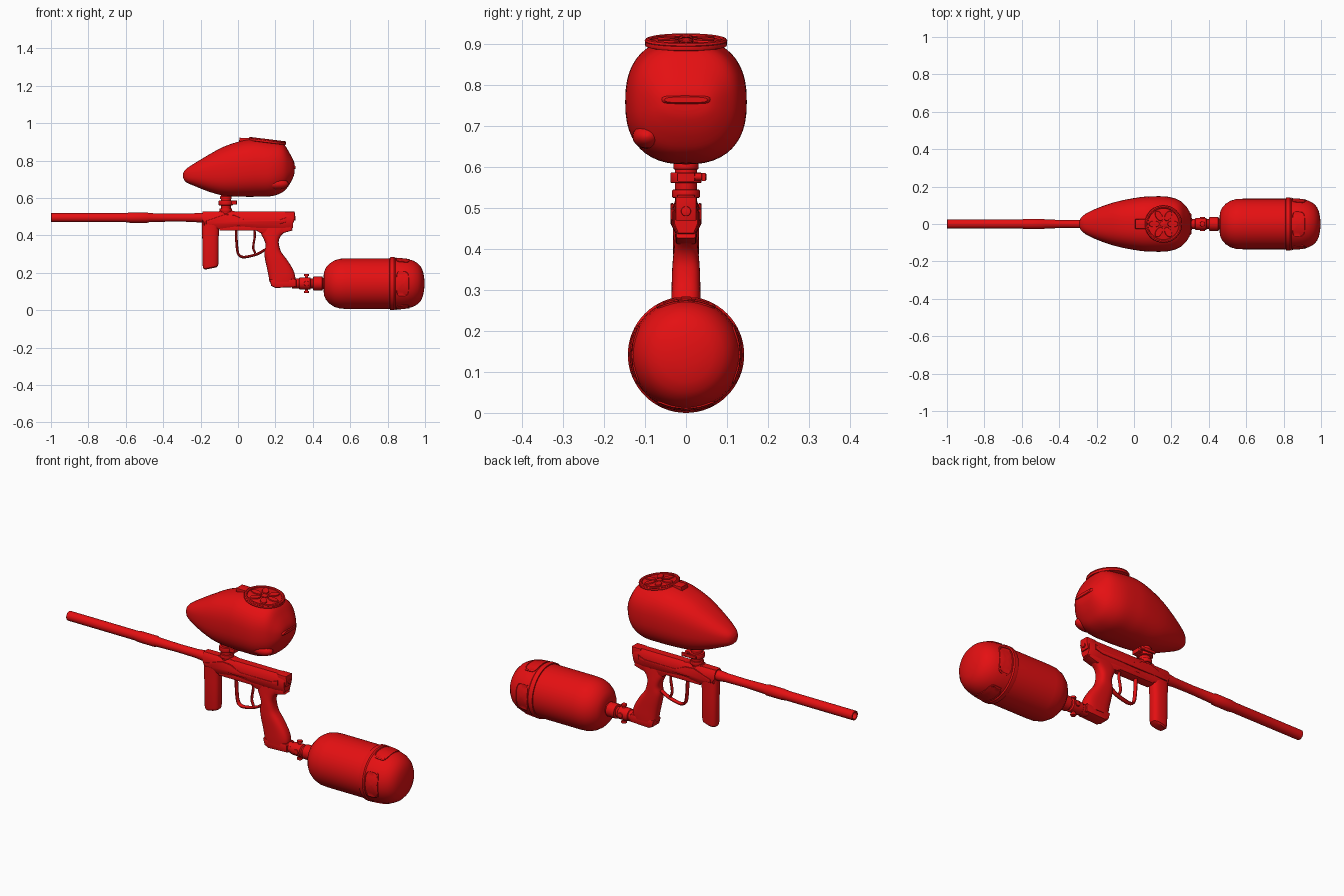
import bpy, bmesh, math
from mathutils import Vector, Matrix

if "Cube" in bpy.data.objects:
    bpy.data.objects.remove(bpy.data.objects["Cube"])

red = bpy.data.materials.new("gloss_red")
red.diffuse_color = (0.78, 0.005, 0.006, 1)
red.use_nodes = True
red.node_tree.nodes["Principled BSDF"].inputs["Base Color"].default_value = red.diffuse_color


def finish(name, bm):
    bmesh.ops.recalc_face_normals(bm, faces=bm.faces[:])
    me = bpy.data.meshes.new(name)
    bm.to_mesh(me)
    bm.free()
    me.materials.append(red)
    ob = bpy.data.objects.new(name, me)
    bpy.context.collection.objects.link(ob)
    return ob


def loft(name, rings):
    bm = bmesh.new()
    rows = [[bm.verts.new(p) for p in r] for r in rings]
    n = len(rows[0])
    for a, b in zip(rows, rows[1:]):
        for i in range(n):
            bm.faces.new((a[i], a[(i + 1) % n], b[(i + 1) % n], b[i]))
    bm.faces.new(rows[0])
    bm.faces.new(rows[-1])
    return finish(name, bm)


def smooth_rows(rows, steps=4):
    """Catmull-Rom interpolation of section parameters."""
    out = []
    for i in range(len(rows) - 1):
        p = [rows[max(i - 1, 0)], rows[i], rows[i + 1], rows[min(i + 2, len(rows) - 1)]]
        for s in range(steps):
            t = s / steps
            out.append([0.5 * (2 * b + (c - a) * t + (2 * a - 5 * b + 4 * c - d) * t * t
                               + (3 * b - a - 3 * c + d) * t ** 3) for a, b, c, d in zip(*p)])
    return out + [rows[-1]]


def oval(axis, pos, lo, hi, hw, e=2.0, n=40):
    """Superellipse ring: lo..hi along z (axis x) or along x (axis z)."""
    ring = []
    for i in range(n):
        a = math.tau * i / n
        c, s = math.cos(a), math.sin(a)
        y = hw * math.copysign(abs(c) ** (2 / e), c)
        v = (lo + hi) / 2 + (hi - lo) / 2 * math.copysign(abs(s) ** (2 / e), s)
        ring.append(Vector((pos, y, v) if axis == 'x' else (v, y, pos)))
    return ring


def lathe_x(name, profile, z, n=40):
    return loft(name, [oval('x', x, z - r, z + r, r, 2, n) for x, r in profile])


def cyl(name, loc, r, depth, axis='Z', n=28, bevel=0.003):
    bm = bmesh.new()
    bmesh.ops.create_cone(bm, cap_ends=True, segments=n, radius1=r, radius2=r, depth=depth)
    rims = [e for e in bm.edges if abs(e.verts[0].co.z - e.verts[1].co.z) < 1e-5]
    bmesh.ops.bevel(bm, geom=rims, offset=bevel, segments=2, affect='EDGES', profile=0.5)
    rot = {'Z': Matrix(), 'X': Matrix.Rotation(math.pi / 2, 4, 'Y'),
           'Y': Matrix.Rotation(math.pi / 2, 4, 'X')}[axis]
    bm.transform(Matrix.Translation(loc) @ rot)
    return finish(name, bm)


def prism(name, pts, hw, bevel=0.004, y=0):
    """Side outline in x,z extruded across y."""
    bm = bmesh.new()
    f = bm.faces.new([bm.verts.new((x, y - hw, z)) for x, z in pts])
    g = bmesh.ops.extrude_face_region(bm, geom=[f])
    bmesh.ops.translate(bm, vec=(0, 2 * hw, 0), verts=[v for v in g['geom'] if isinstance(v, bmesh.types.BMVert)])
    rims = [e for e in bm.edges if abs(e.verts[0].co.y - e.verts[1].co.y) < 1e-5]
    bmesh.ops.bevel(bm, geom=rims, offset=bevel, segments=2, affect='EDGES', profile=0.5)
    return finish(name, bm)


def tube(name, pts, r, sides=10, flat=1.0):
    """Rod following points in the x,z plane."""
    pts = smooth_rows(pts, 4)
    rings = []
    for i, (x, z) in enumerate(pts):
        a, b = pts[max(i - 1, 0)], pts[min(i + 1, len(pts) - 1)]
        d = Vector((b[0] - a[0], 0, b[1] - a[1])).normalized()
        nrm = Vector((-d.z, 0, d.x))
        rings.append([Vector((x, 0, z)) + nrm * r * math.cos(t) + Vector((0, r * flat * math.sin(t), 0))
                      for t in (math.tau * k / sides for k in range(sides))])
    return loft(name, rings)


# Hopper: egg-shaped shell pointing forward
hopper = [(-.293, .708, .732, .012), (-.278, .685, .755, .04), (-.23, .663, .787, .07),
          (-.15, .632, .835, .102), (-.07, .612, .877, .125), (.03, .607, .908, .143),
          (.1, .607, .914, .148), (.18, .61, .905, .146), (.24, .632, .892, .128),
          (.275, .672, .842, .098), (.297, .715, .80, .065), (.303, .74, .778, .035)]
loft("hopper_shell", [oval('x', x, a, b, w, 2.45, 48) for x, a, b, w in smooth_rows(hopper)])
loft("hopper_rear_ridge", [oval('x', x, .764 - h, .764 + h, w, 3, 24)
                           for x, h, w in ((.27, .02, .075), (.298, .014, .06), (.307, .007, .052))])
loft("hopper_side_bump", [[p + Vector((0, -.095, 0)) for p in oval('x', .21 + .06 * math.cos(a),
     .675 - .03 * math.sin(a), .675 + .03 * math.sin(a), .036 * math.sin(a), 2, 20)]
     for a in (math.pi * (k + .3) / 10.6 for k in range(11))])

# Hopper lid: tilted disc, rim, petals, hub and latch tab
tilt = Matrix.Translation((.157, 0, .904)) @ Matrix.Rotation(math.radians(7), 4, 'Y')
lid = [cyl("lid_base", (0, 0, -.002), .1, .014, n=40)]
rim = []
for k in range(41):
    a = math.tau * k / 40
    rim.append([Vector(((.092 + .009 * math.cos(t)) * math.cos(a), (.092 + .009 * math.cos(t)) * math.sin(a),
                        .004 + .007 * math.sin(t))) for t in (math.tau * j / 8 for j in range(8))])
lid.append(loft("lid_rim", rim))
lid.append(cyl("lid_hub", (0, 0, .006), .017, .009))
for k in range(6):
    bm = bmesh.new()
    bmesh.ops.create_cone(bm, cap_ends=True, segments=20, radius1=1, radius2=.88, depth=1)
    bm.transform(Matrix.Rotation(math.tau * k / 6, 4, 'Z') @ Matrix.Translation((.05, 0, .006))
                 @ Matrix.Diagonal((.031, .018, .008, 1)))
    lid.append(finish("lid_petal", bm))
lid.append(prism("lid_latch_tab", [(-.15, -.02), (-.15, .0), (-.09, .006), (-.09, -.02)], .026, .003))
for ob in lid:
    ob.data.transform(tilt)

# Feed neck with clamp and lever
cyl("feed_neck", (-.065, 0, .565), .027, .11)
cyl("feed_neck_base", (-.065, 0, .535), .034, .02)
cyl("feed_clamp_ring", (-.065, 0, .574), .038, .026)
cyl("feed_neck_flange", (-.065, 0, .602), .031, .016)
prism("clamp_lug", [(-.05, .565), (-.05, .586), (-.008, .586), (-.008, .565)], .022, .003)
cyl("clamp_screw", (-.018, .02, .576), .009, .06, 'Y')
prism("clamp_lever", [(-.09, .570), (-.09, .583), (-.005, .586), (-.005, .566)], .005, .002, y=.043)

# Barrel: hollow muzzle, centre joint, swelling toward the receiver
lathe_x("barrel", [(-.95, .014), (-.998, .018), (-1, .02), (-1, .023), (-.998, .0245), (-.6, .0245),
                   (-.575, .028), (-.485, .028), (-.475, .024), (-.35, .021), (-.24, .0225),
                   (-.21, .026), (-.16, .026)], .495, 32)

# Receiver: faceted bar narrowing to the rear
half = [(.019, .527), (.027, .515), (.036, .49), (.036, .458), (.024, .434)]
section = half + [(-y, z) for y, z in reversed(half)]
body = [(-.19, .82, .6), (-.18, .95, .85), (-.1, 1, 1), (0, 1, .85), (.1, 1, .95), (.24, .95, 1),
        (.285, .85, 1), (.293, .78, .94)]
loft("receiver", [[Vector((x, y * w, .527 - (.527 - z) * h)) for y, z in section] for x, w, h in body])
prism("receiver_rear_cap", [(.25, .468), (.25, .527), (.303, .527), (.305, .50), (.298, .468)], .026, .005)
cyl("bolt_cap", (.302, 0, .492), .012, .012, 'X', 20, .002)
prism("top_rail", [(-.11, .515), (-.1, .532), (-.03, .532), (.0, .525), (.0, .515)], .022, .003)
for s in (-1, 1):
    prism("side_ridge", [(-.17, .478), (-.07, .512), (-.02, .508), (.04, .482), (.22, .482),
                         (.26, .497), (.26, .472), (.22, .46), (-.17, .46)], .004, .003, y=s * .034)

# Fore grip
fore = [(.218, -.178, -.118, .02), (.224, -.186, -.107, .027), (.24, -.189, -.104, .03),
        (.38, -.191, -.104, .031), (.44, -.193, -.1, .032), (.48, -.193, -.09, .032)]
loft("fore_grip", [[p + Vector((0, 0, .2 * max(0, p.x + .17) if z < .3 else 0)) for p in oval('z', z, a, b, w, 2.7, 32)]
                   for z, a, b, w in fore])

# Lower frame, trigger guard and trigger
prism("lower_frame", [(-.1, .425), (-.1, .455), (.28, .455), (.292, .427), (.24, .412), (.12, .412),
                      (.10, .425)], .025, .006)
tube("trigger_guard", [(-.01, .44), (-.008, .37), (.0, .305), (.022, .285), (.06, .288),
                       (.11, .303), (.145, .325)], .007, 10, 1.8)
tube("trigger", [(.088, .43), (.09, .395), (.084, .36), (.082, .33), (.092, .305)], .006, 10, 1.4)

# Pistol grip
grip = [(.15, .168, .304, .035), (.18, .164, .306, .036), (.22, .156, .293, .036), (.27, .145, .262, .036),
        (.31, .141, .232, .035), (.345, .148, .22, .034), (.375, .14, .219, .032), (.405, .125, .236, .029),
        (.44, .115, .285, .026)]
loft("pistol_grip", [oval('z', z, a, b, w, 2.8, 36) for z, a, b, w in smooth_rows(grip, 3)])

# Bottom mount and air valve
prism("bottom_mount", [(.168, .165), (.305, .168), (.312, .16), (.312, .124), (.20, .119), (.178, .13)], .033, .007)
lathe_x("air_valve", [(.29, .027), (.325, .027), (.328, .031), (.345, .033), (.385, .033), (.39, .026),
                      (.4, .026), (.403, .037), (.45, .037), (.455, .03), (.49, .03)], .143, 32)
cyl("valve_post", (.366, 0, .143), .009, .09, n=20)
for s in (-1, 1):
    cyl("valve_knob", (.366, 0, .143 + s * .045), .014, .012, n=20)
    cyl("valve_gauge", (.366, s * .03, .143), .014, .014, 'Y', 20)

# Air tank with rounded shoulder and rear cover
TZ = .142
tank = [(.458, .045), (.461, .065), (.47, .086), (.49, .108), (.515, .124), (.545, .133), (.58, .135), (.83, .135)]
lathe_x("air_tank", tank, TZ, 64)
cover = [(.81, .13), (.812, .14), (.818, .142), (.835, .142), (.841, .137), (.87, .136), (.905, .132), (.935, .124),
         (.96, .110), (.978, .091), (.989, .066), (.995, .036), (.997, .012)]
lathe_x("tank_rear_cover", cover, TZ, 64)


def cover_radius(x):
    for (a, r), (b, s) in zip(cover, cover[1:]):
        if a <= x <= b:
            return r + (s - r) * (x - a) / (b - a)
    return cover[-1][1]


# Raised rounded pads wrapped around the cover
for k in range(4):
    rings = []
    for f, lift in ((1, -.003), (1, .0035), (.9, .0035), (.86, .001), (.6, .001), (.3, .001), (.02, .001)):
        ring = []
        for p in oval('x', 0, -.55 * f, .55 * f, .037 * f, 4.5, 40):
            x, a = .88 + p.y, p.z + k * math.pi / 2
            r = cover_radius(x) + lift
            ring.append(Vector((x, r * math.cos(a), TZ + r * math.sin(a))))
        rings.append(ring)
    loft("cover_pad", rings)

# Smooth shading with crisp edges
for ob in bpy.context.scene.objects:
    ob.select_set(True)
    bpy.context.view_layer.objects.active = ob
bpy.ops.object.shade_smooth_by_angle(angle=math.radians(35))
